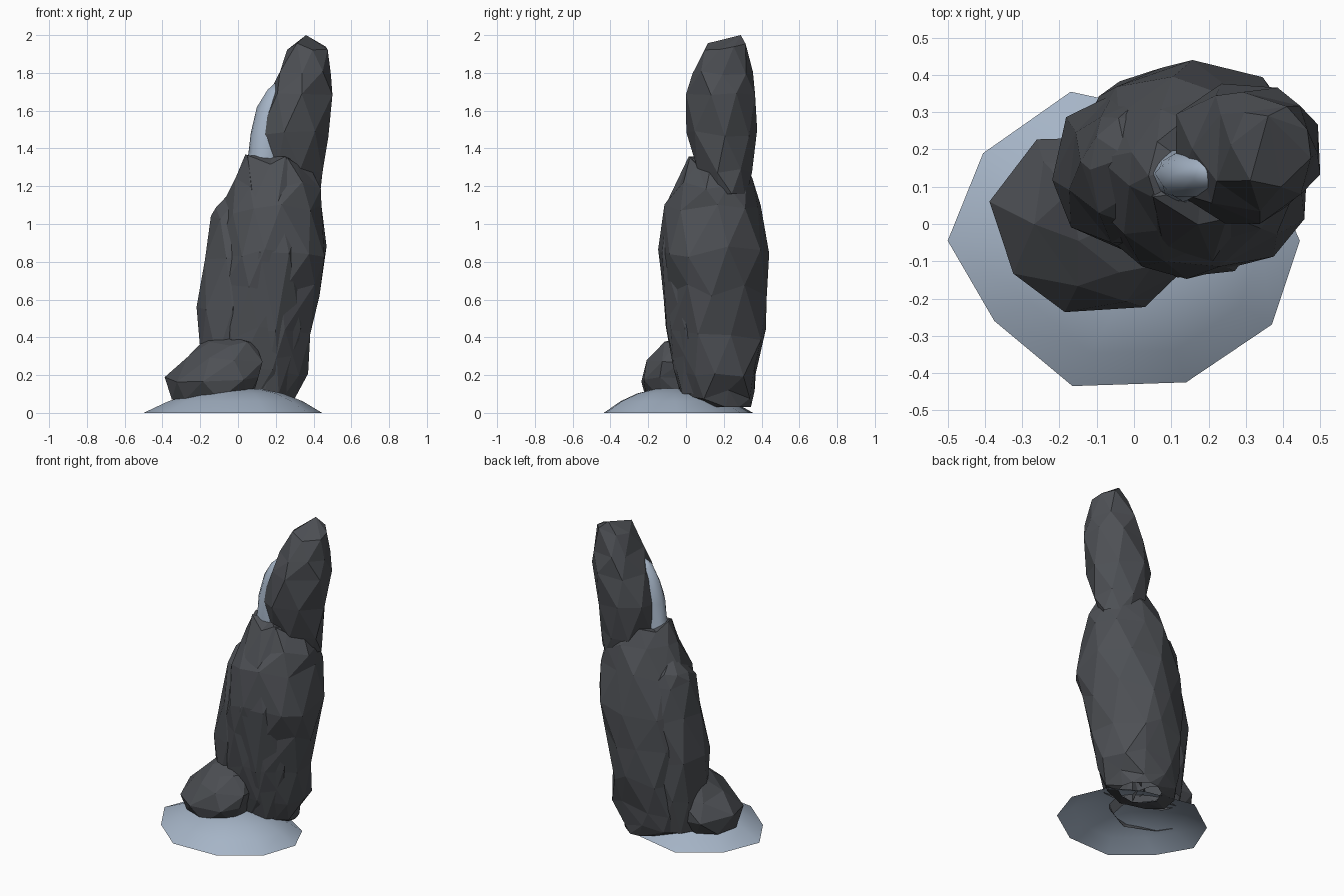
import bpy, bmesh, math, random


def material(name, rgb):
    m = bpy.data.materials.new(name)
    m.diffuse_color = (*rgb, 1)
    return m


ROCK = material("dark_rock", (0.075, 0.08, 0.09))
SNOW = material("blue_snow", (0.38, 0.46, 0.57))


def loft(name, rings, sides, seed, jitter, mat, tip, shear=0.0, smooth=False):
    """Faceted shell, open below, through rings given as (z, xmin, xmax, ymin, ymax)."""
    rng = random.Random(seed)
    bm = bmesh.new()
    loops = []
    for i, (z, x0, x1, y0, y1) in enumerate(rings):
        cx, cy, rx, ry = (x0 + x1) / 2, (y0 + y1) / 2, (x1 - x0) / 2, (y1 - y0) / 2
        loop = []
        for k in range(sides):
            a = math.tau * (k + 0.5 * (i % 2) + rng.uniform(-.22, .22)) / sides
            r = 1.03 + rng.uniform(-jitter, jitter * .6)
            dz = rng.uniform(-jitter, jitter) * 0.5 * (0 < i)
            y = ry * r * math.sin(a)
            loop.append(bm.verts.new((cx + rx * r * math.cos(a) + shear * y, cy + y, z + dz)))
        loops.append(loop)
    for i, (a, b) in enumerate(zip(loops, loops[1:])):
        for k in range(sides):
            n = (k + 1) % sides
            if i % 2 == 0:
                bm.faces.new((a[k], a[n], b[k]))
                bm.faces.new((a[n], b[n], b[k]))
            else:
                bm.faces.new((a[k], b[n], b[k]))
                bm.faces.new((a[k], a[n], b[n]))
    t = bm.verts.new(tip)
    for k in range(sides):
        bm.faces.new((loops[-1][k], loops[-1][(k + 1) % sides], t))
    finish(name, bm, mat, smooth)


def finish(name, bm, mat, smooth):
    for f in bm.faces:
        f.smooth = smooth
    me = bpy.data.meshes.new(name)
    bm.to_mesh(me)
    bm.free()
    me.materials.append(mat)
    bpy.context.collection.objects.link(bpy.data.objects.new(name, me))


# Main rock column, open underneath
loft("main_rock", [
    (0.03, 0.00, 0.27, 0.10, 0.34),
    (0.09, -0.13, 0.31, -0.02, 0.36),
    (0.22, -0.15, 0.36, -0.06, 0.385),
    (0.42, -0.16, 0.38, -0.11, 0.43),
    (0.65, -0.15, 0.43, -0.12, 0.43),
    (0.86, -0.13, 0.47, -0.14, 0.43),
    (1.08, -0.09, 0.45, -0.105, 0.39),
    (1.22, -0.02, 0.435, -0.05, 0.345),
    (1.34, 0.04, 0.36, 0.01, 0.28)], 10, 4, 0.07, ROCK, (0.16, 0.15, 1.33))

# Shards leaning on the column
loft("left_shard", [
    (0.08, -0.19, 0.10, 0.02, 0.30),
    (0.30, -0.21, 0.10, -0.04, 0.33),
    (0.55, -0.22, 0.12, -0.06, 0.35),
    (0.82, -0.18, 0.14, -0.06, 0.35),
    (1.02, -0.14, 0.14, -0.01, 0.33),
    (1.11, -0.12, 0.10, 0.06, 0.29)], 8, 7, 0.05, ROCK, (-0.02, 0.18, 1.19))
loft("front_shard", [
    (0.10, 0.02, 0.28, -0.03, 0.20),
    (0.45, -0.06, 0.34, -0.11, 0.20),
    (0.85, -0.05, 0.38, -0.14, 0.22),
    (1.12, 0.00, 0.38, -0.10, 0.22),
    (1.34, 0.05, 0.30, 0.00, 0.20)], 7, 12, 0.05, ROCK, (0.18, 0.09, 1.36))

# Upper rock spire
loft("top_rock", [
    (1.16, 0.20, 0.43, 0.15, 0.32),
    (1.28, 0.12, 0.445, 0.06, 0.35),
    (1.48, 0.085, 0.47, 0.00, 0.375),
    (1.68, 0.155, 0.505, 0.01, 0.375),
    (1.80, 0.205, 0.49, 0.035, 0.36),
    (1.94, 0.26, 0.475, 0.10, 0.32)], 7, 24, 0.04, ROCK, (0.36, 0.29, 2.0))

# Small diagonal boulder at the foot
loft("foot_boulder", [
    (0.07, -0.35, 0.07, -0.20, 0.19),
    (0.17, -0.385, 0.11, -0.26, 0.24),
    (0.29, -0.27, 0.13, -0.21, 0.22),
    (0.38, -0.17, 0.09, -0.13, 0.16)], 8, 9, 0.05, ROCK, (-0.05, 0.0, 0.41), -0.2)

# Thin snow patch on the left face of the spire
loft("snow_patch", [
    (1.30, 0.04, 0.24, 0.06, 0.20),
    (1.38, 0.06, 0.24, 0.06, 0.20),
    (1.50, 0.07, 0.25, 0.065, 0.20),
    (1.60, 0.10, 0.26, 0.075, 0.20),
    (1.70, 0.155, 0.28, 0.09, 0.19)], 9, 3, 0.04, SNOW, (0.21, 0.15, 1.76), 0.0, True)

# Snow mound: irregular ten sided outline shrinking to a rounded crown
outline = [(0.445, -0.045), (0.36, 0.15), (0.13, 0.29), (-0.17, 0.355), (-0.405, 0.19),
           (-0.5, -0.045), (-0.375, -0.26), (-0.165, -0.435), (0.14, -0.425), (0.37, -0.27)]
bm = bmesh.new()
levels = []
for s, z in [(1, 0), (0.75, 0.062), (0.5, 0.103), (0.25, 0.125)]:
    levels.append([bm.verts.new((0.03 + (x - 0.03) * s, -0.08 + (y + 0.08) * s, z))
                   for x, y in outline])
crown = bm.verts.new((0.03, -0.08, 0.132))
for a, b in zip(levels, levels[1:]):
    for k in range(10):
        n = (k + 1) % 10
        bm.faces.new((a[k], a[n], b[n], b[k]))
for k in range(10):
    bm.faces.new((levels[-1][k], levels[-1][(k + 1) % 10], crown))
finish("snow_mound", bm, SNOW, True)
